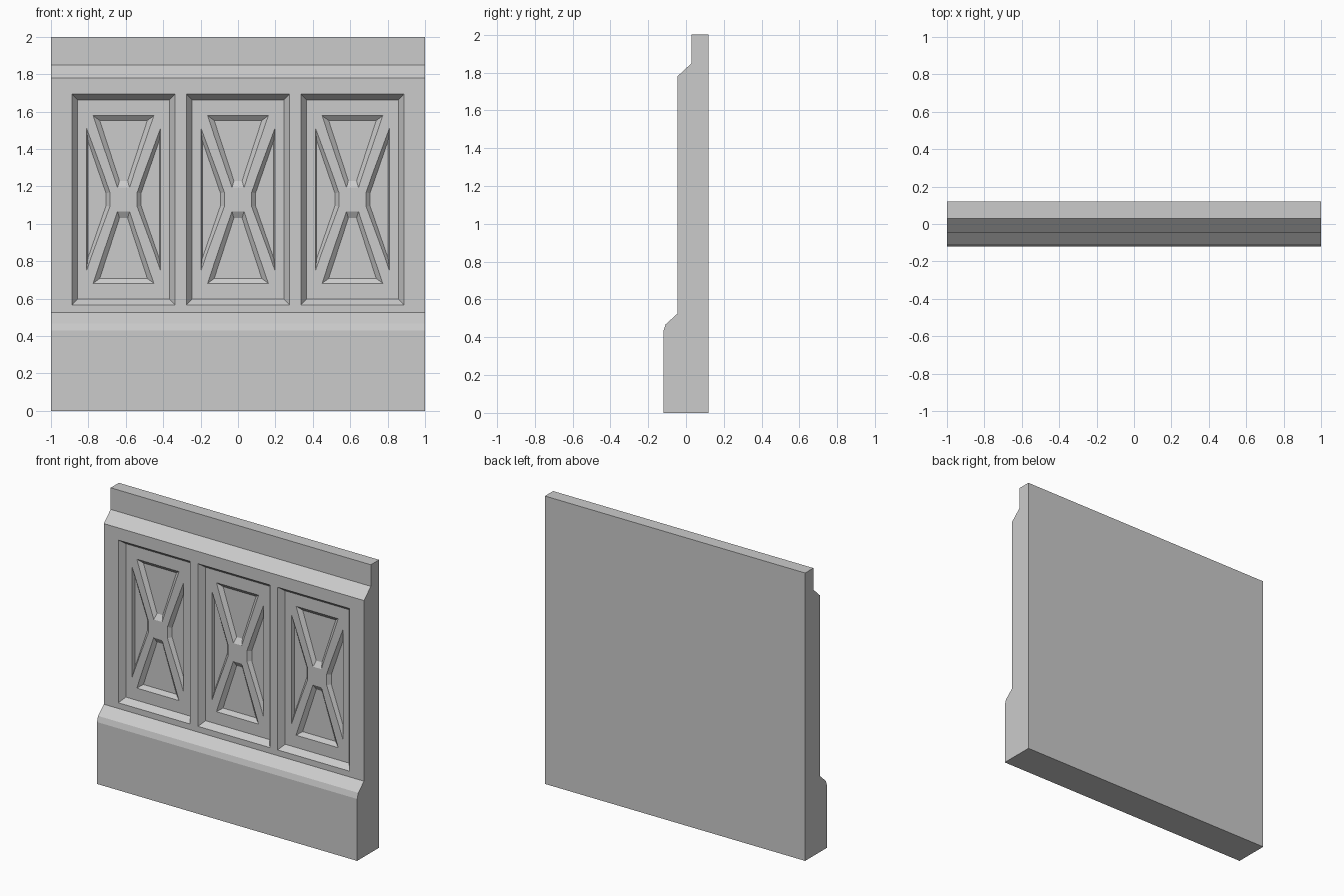
import bpy, bmesh

if "Cube" in bpy.data.objects:
    bpy.data.objects.remove(bpy.data.objects["Cube"])

FRONT = -0.045      # main wall face
PANEL = -0.005      # floor of the big recesses
FLOOR = 0.017       # floor of the small recesses
MID_Z = 1.13        # height of the panel centres


def loft(name, ring_a, ring_b):
    """Closed solid between two matching rings of points."""
    bm = bmesh.new()
    a = [bm.verts.new(p) for p in ring_a]
    b = [bm.verts.new(p) for p in ring_b]
    n = len(a)
    bm.faces.new(a)
    bm.faces.new(b[::-1])
    for i in range(n):
        j = (i + 1) % n
        bm.faces.new((a[j], a[i], b[i], b[j]))
    bmesh.ops.recalc_face_normals(bm, faces=bm.faces)
    mesh = bpy.data.meshes.new(name)
    bm.to_mesh(mesh)
    bm.free()
    obj = bpy.data.objects.new(name, mesh)
    bpy.context.collection.objects.link(obj)
    return obj


# Wall with plinth, moulding and upper strip, extruded along x
profile = [(0.12, 0), (-0.12, 0), (-0.12, 0.43), (-0.108, 0.468), (FRONT, 0.525),
           (FRONT, 1.78), (0.03, 1.85), (0.03, 2), (0.12, 2)]
wall = loft("panelled_wall", [(-1, y, z) for y, z in profile],
            [(1, y, z) for y, z in profile])
bpy.context.view_layer.objects.active = wall


def cut(cx, outer, inner, y_outer, y_inner):
    """Sink a sloping-sided pocket; its sides are extended in front of the face."""
    k = 0.5
    ring_a = [(cx + o[0] + k * (o[0] - i[0]), y_outer + k * (y_outer - y_inner),
               MID_Z + o[1] + k * (o[1] - i[1])) for o, i in zip(outer, inner)]
    ring_b = [(cx + x, y_inner, MID_Z + z) for x, z in inner]
    cutter = loft("pocket_cutter", ring_a, ring_b)
    cutter.hide_render = True
    mod = wall.modifiers.new("pocket", 'BOOLEAN')
    mod.operation = 'DIFFERENCE'
    mod.solver = 'EXACT'
    mod.object = cutter
    bpy.ops.object.modifier_apply(modifier=mod.name)
    bpy.data.objects.remove(cutter)


def rect(x, z):
    return [(-x, -z), (x, -z), (x, z), (-x, z)]


def trapezoid(x1, z1, x2, z2, s):
    """Upper or lower pocket of the cross pattern."""
    return [(-x1, s * z1), (x1, s * z1), (x2, s * z2), (-x2, s * z2)]


def side(x1, z1, x2, z2, s):
    """Left or right pocket of the cross pattern."""
    return [(s * x1, -z1), (s * x1, z1), (s * x2, z2), (s * x2, -z2)]


# Three recessed panels, each with four pockets leaving a cross
for cx in (-0.612, 0, 0.612):
    cut(cx, rect(0.276, 0.565), rect(0.246, 0.533), FRONT, PANEL)
    for s in (-1, 1):
        cut(cx, trapezoid(0.162, 0.448, 0.032, 0.063, s),
            trapezoid(0.127, 0.422, 0.022, 0.1, s), PANEL, FLOOR)
        cut(cx, side(0.198, 0.382, 0.073, 0.038, s),
            side(0.191, 0.315, 0.094, 0.034, s), PANEL, FLOOR)
